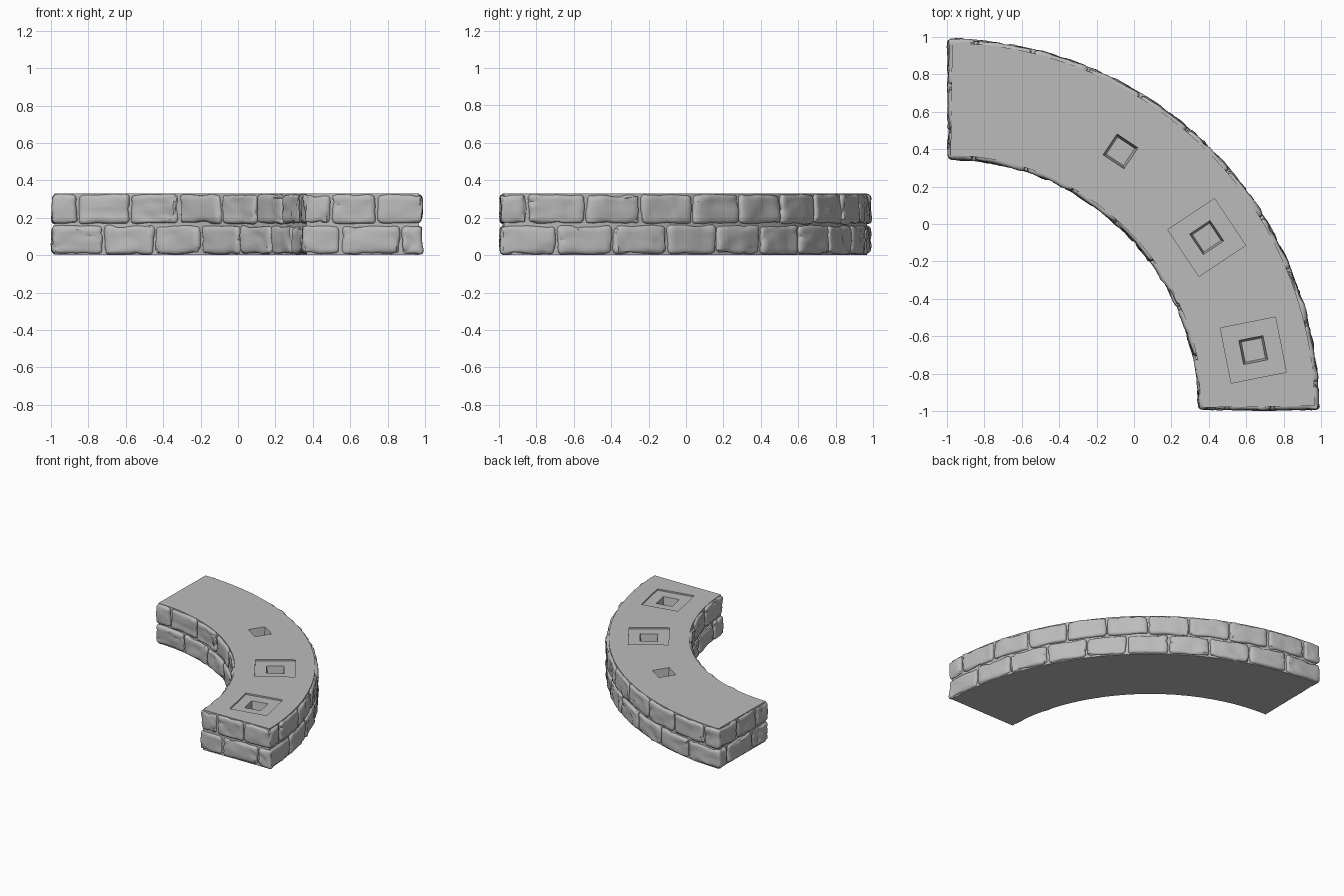
import bpy, bmesh, math, random
from mathutils import Vector, Matrix, noise

if bpy.data.objects.get("Cube"):
    bpy.data.objects.remove(bpy.data.objects["Cube"])
random.seed(4)

CENTRE = Vector((-1, -1, 0))          # centre of the quarter ring
R_IN, R_OUT, HEIGHT = 1.34, 1.995, 0.33
SPLIT = 0.163                         # height of the joint between courses
GAP, ROUND, CUTS = 0.003, 0.026, 11

stone = bpy.data.materials.new("grey stone")
stone.use_nodes = True
grey = (0.5, 0.5, 0.5, 1)
stone.diffuse_color = grey
stone.node_tree.nodes["Principled BSDF"].inputs["Base Color"].default_value = grey


def polar(radius, angle, z):
    return CENTRE + Vector((radius * math.cos(angle), radius * math.sin(angle), z))


def make_object(name, bm, smooth=True):
    bmesh.ops.recalc_face_normals(bm, faces=bm.faces)
    mesh = bpy.data.meshes.new(name)
    bm.to_mesh(mesh)
    bm.free()
    mesh.materials.append(stone)
    obj = bpy.data.objects.new(name, mesh)
    bpy.context.collection.objects.link(obj)
    if smooth:
        bpy.ops.object.select_all(action="DESELECT")
        obj.select_set(True)
        bpy.context.view_layer.objects.active = obj
        bpy.ops.object.shade_smooth_by_angle(angle=math.radians(35))
    return obj


def add_stone(bm, r0, r1, a0, a1, z0, z1):
    """Rounded, weathered block between two radii, angles (degrees) and heights."""
    a0, a1 = math.radians(a0), math.radians(a1)
    mid_r, mid_a, mid_z = (r0 + r1) / 2, (a0 + a1) / 2, (z0 + z1) / 2
    face_r = r1 if r1 > 1.7 else r0
    half = Vector((r1 - r0, (a1 - a0) * face_r, z1 - z0)) / 2 - Vector((GAP, GAP, GAP))
    seed = Vector((random.uniform(0, 50), random.uniform(0, 50), random.uniform(0, 50)))
    block = bmesh.new()
    bmesh.ops.create_cube(block, size=2)
    bmesh.ops.subdivide_edges(block, edges=block.edges[:], cuts=CUTS, use_grid_fill=True)
    for v in block.verts:
        # crowd the grid towards the edges, then round them off
        p = Vector([math.sin(c * math.pi / 2) * h for c, h in zip(v.co, half)])
        core = Vector([max(-h + ROUND, min(h - ROUND, c)) for c, h in zip(p, half)])
        out = (p - core).normalized()
        p = core + out * ROUND
        # worn hollows and a few chipped cracks
        worn = 0.010 * (noise.noise(p * 9 + seed) - 0.3)
        fine = 0.004 * noise.noise(p * 30 + seed)
        crack = -0.010 * max(0, 1 - 9 * abs(noise.noise(p * 6 - seed)))
        p += out * (worn + fine + crack)
        z = max(0, min(HEIGHT - 0.002, mid_z + p.z))
        v.co = polar(mid_r + p.x, mid_a + p.y / face_r, z)
    temp = bpy.data.meshes.new("temp")
    block.to_mesh(temp)
    block.free()
    bm.from_mesh(temp)
    bpy.data.meshes.remove(temp)


def course(name, z0, z1, outer_end, inner_end, outer_corner, inner_corner):
    """One ring of stones: both curved faces, then the two straight ends."""
    bm = bmesh.new()

    def arc(first, step, r_end, r_mid):
        joints = [0, first]
        while joints[-1] + step < 90:
            joints.append(joints[-1] + step)
        joints.append(90)
        for i, (a, b) in enumerate(zip(joints, joints[1:])):
            at_end = i in (0, len(joints) - 2)
            other = r_end if at_end else r_mid
            face = R_OUT if other > 1.7 else R_IN
            add_stone(bm, min(face, other), max(face, other), a, b, z0, z1)

    arc(outer_end, 9, outer_corner, 1.88)
    arc(inner_end, 12, inner_corner, 1.45)
    for a, b in ((0, 4.5), (85.5, 90)):
        add_stone(bm, inner_corner, outer_corner, a, b, z0, z1)
    return make_object(name, bm)


course("lower_stone_course", 0, SPLIT, 9, 6, 1.87, 1.55)
course("upper_stone_course", SPLIT, HEIGHT, 4.5, 12, 1.74, 1.50)

# mortar core with the flat top and underside
bm = bmesh.new()
SEGMENTS = 48
angles = [math.radians(0.8 + 88.4 * i / SEGMENTS) for i in range(SEGMENTS + 1)]
outline = [polar(R_OUT - 0.027, a, 0.001) for a in angles]
outline += [polar(R_IN + 0.027, a, 0.001) for a in reversed(angles)]
base = bm.faces.new([bm.verts.new(p) for p in outline])
raised = bmesh.ops.extrude_face_region(bm, geom=[base])
bmesh.ops.translate(bm, vec=(0, 0, HEIGHT - 0.001),
                    verts=[g for g in raised["geom"] if isinstance(g, bmesh.types.BMVert)])
core = make_object("mortar_core", bm, smooth=False)


# square pockets: a wide shallow recess with a small tapered socket inside
def cutter(name, angle, bottom_size, top_size, floor):
    bm = bmesh.new()
    top = HEIGHT + 0.02
    bmesh.ops.create_cone(bm, cap_ends=True, segments=4, depth=top - floor,
                          radius1=bottom_size / math.sqrt(2), radius2=top_size / math.sqrt(2))
    place = (Matrix.Translation(polar(1.67, angle, (top + floor) / 2))
             @ Matrix.Rotation(angle + math.pi / 4, 4, "Z"))
    bm.transform(place)
    return make_object(name, bm, smooth=False)


cutters = []
for i in range(4):
    a = math.radians(11.25 + 22.5 * i)
    cutters.append(cutter("recess_cutter", a, 0.30, 0.30, HEIGHT - 0.012))
    cutters.append(cutter("socket_cutter", a, 0.11, 0.14, HEIGHT - 0.09))

bpy.ops.object.select_all(action="DESELECT")
core.select_set(True)
bpy.context.view_layer.objects.active = core
for c in cutters:
    cut = core.modifiers.new("pocket", "BOOLEAN")
    cut.operation, cut.solver, cut.object = "DIFFERENCE", "EXACT", c
    bpy.ops.object.modifier_apply(modifier=cut.name)
    bpy.data.objects.remove(c)
bpy.ops.object.shade_smooth_by_angle(angle=math.radians(20))
